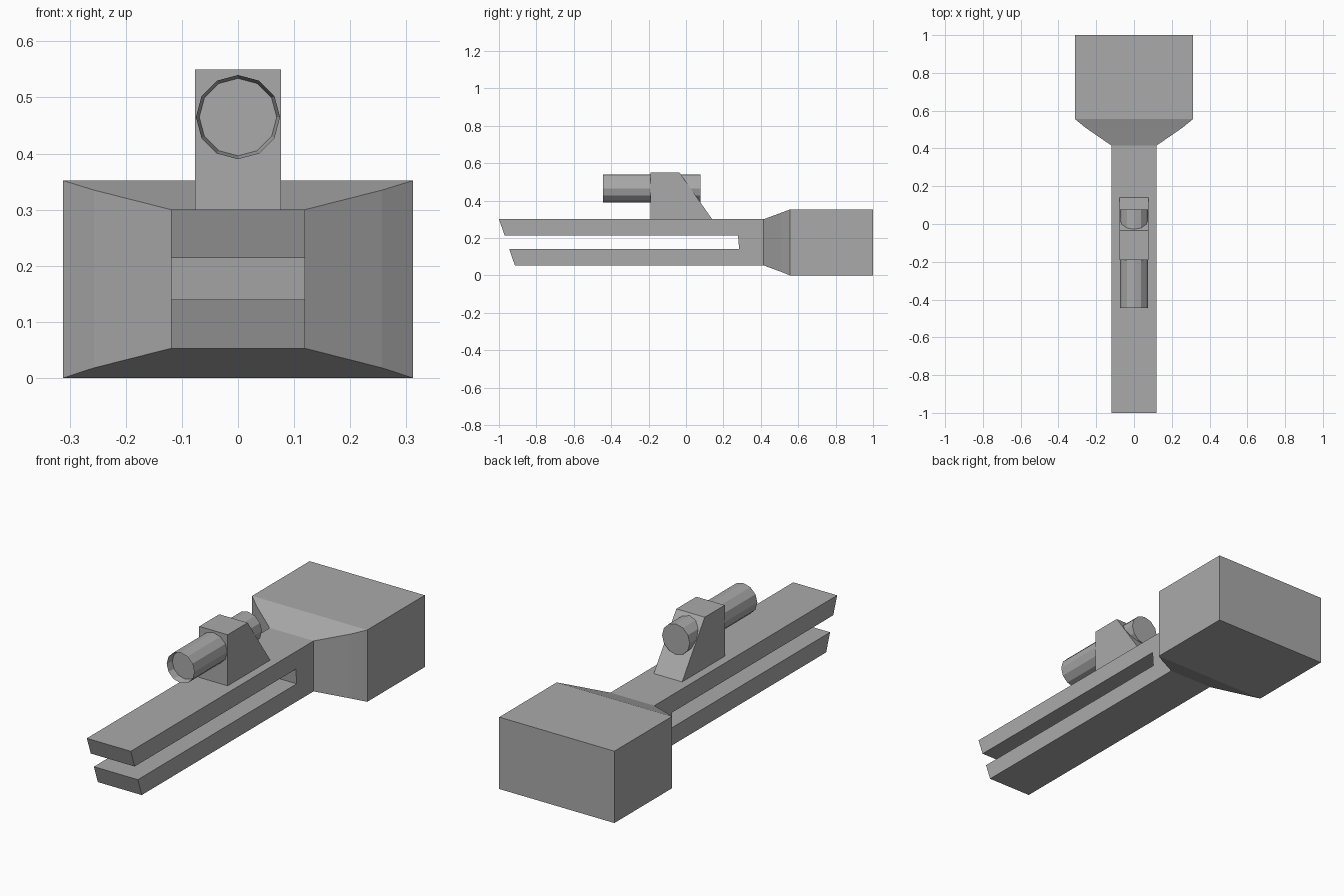
import bpy, bmesh, math

cube = bpy.data.objects.get("Cube")
if cube:
    bpy.data.objects.remove(cube, do_unlink=True)

grey = bpy.data.materials.new("plain_grey")
grey.use_nodes = True
colour = (0.4, 0.4, 0.4, 1)
grey.diffuse_color = colour
grey.node_tree.nodes["Principled BSDF"].inputs["Base Color"].default_value = colour


def loft(name, rings):
    """Join matching rings of points in order and cap both ends."""
    bm = bmesh.new()
    loops = [[bm.verts.new(p) for p in ring] for ring in rings]
    for a, b in zip(loops, loops[1:]):
        for i in range(len(a)):
            j = (i + 1) % len(a)
            bm.faces.new((a[i], a[j], b[j], b[i]))
    bm.faces.new(loops[0][::-1])
    bm.faces.new(loops[-1])
    bmesh.ops.recalc_face_normals(bm, faces=bm.faces)
    mesh = bpy.data.meshes.new(name)
    bm.to_mesh(mesh)
    bm.free()
    mesh.materials.append(grey)
    obj = bpy.data.objects.new(name, mesh)
    bpy.context.collection.objects.link(obj)
    return obj


def side_profile(name, half_width, points):
    """Extrude a (y, z) outline across the width."""
    return loft(name, [[(x, y, z) for y, z in points]
                       for x in (-half_width, half_width)])


def box_ring(y, half_width, low, high):
    return [(-half_width, y, low), (half_width, y, low),
            (half_width, y, high), (-half_width, y, high)]


def round_ring(y, radius, height, sides=12):
    angles = [math.tau * i / sides for i in range(sides)]
    return [(radius * math.sin(a), y, height + radius * math.cos(a)) for a in angles]


# Forked bar with slanted prong tips and a slot between the prongs
side_profile("forked_bar", 0.119, [
    (0.42, 0.3), (-1, 0.3), (-0.97, 0.214), (0.278, 0.214),
    (0.284, 0.14), (-0.945, 0.14), (-0.915, 0.053), (0.42, 0.053)])

# Rear block with a faceted taper down to the bar
loft("rear_block", [
    box_ring(0.415, 0.119, 0.053, 0.3),
    box_ring(0.51, 0.257, 0.018, 0.335),
    box_ring(0.555, 0.312, 0, 0.352),
    box_ring(1, 0.312, 0, 0.352)])

# Wedge mount on top of the bar
side_profile("sight_mount", 0.077, [
    (-0.19, 0.3), (-0.19, 0.55), (-0.035, 0.55), (0.14, 0.3)])

# Sight tube with a recessed front lens
loft("sight_tube", [
    round_ring(-0.41, 0.069, 0.465),
    round_ring(-0.445, 0.075, 0.465),
    round_ring(0.078, 0.075, 0.465)])
